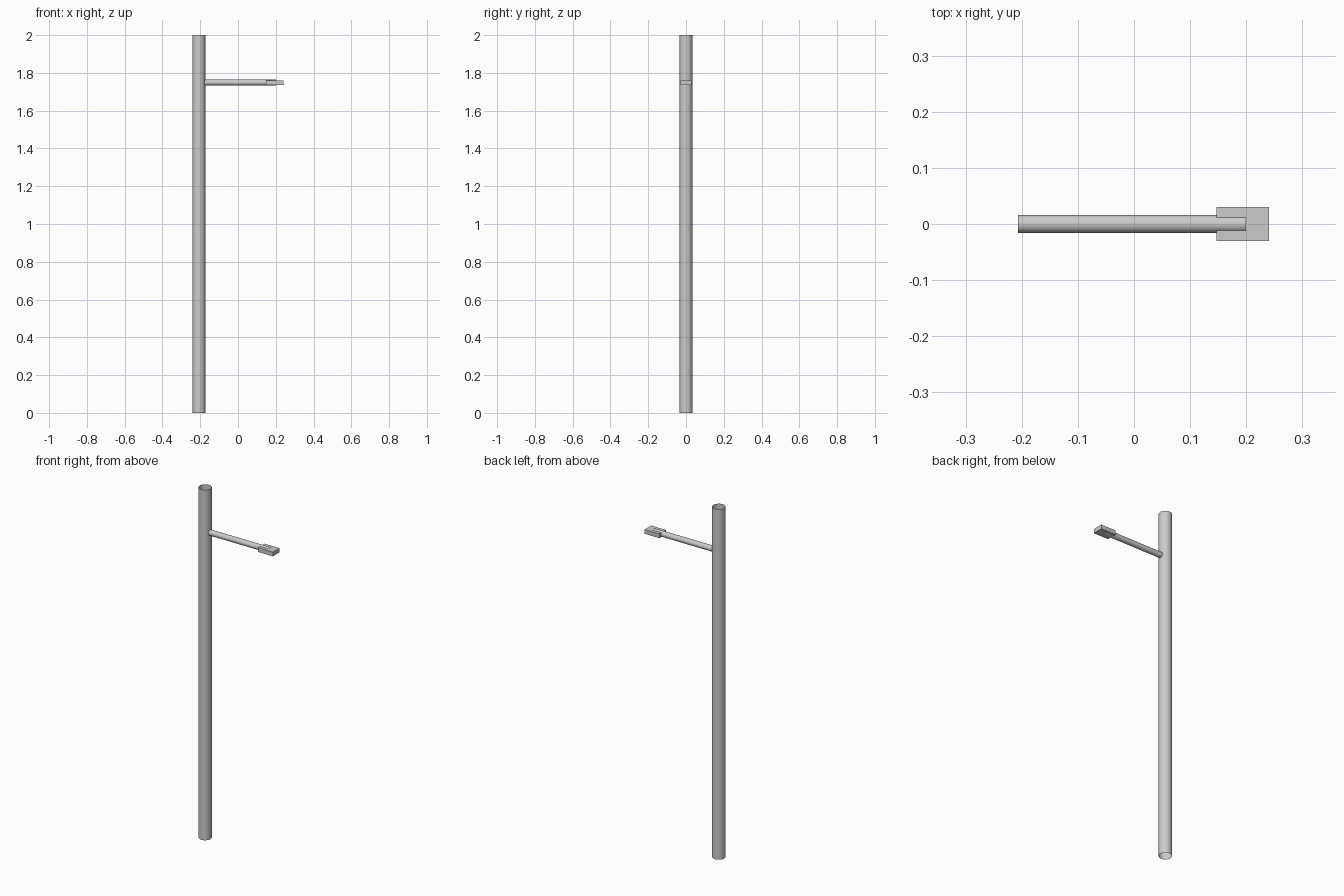
import bpy
from math import pi

if "Cube" in bpy.data.objects:
    bpy.data.objects.remove(bpy.data.objects["Cube"])

PX, AZ = -0.207, 1.749  # pole axis x, arm height


def tube(name, radius, length, loc, rot=(0, 0, 0)):
    """Open-ended thin pipe."""
    bpy.ops.mesh.primitive_cylinder_add(vertices=32, radius=radius, depth=length,
                                        end_fill_type='NOTHING', location=loc, rotation=rot)
    ob = bpy.context.object
    ob.name = name
    bpy.ops.object.shade_smooth_by_angle()
    return ob


# upright pole, open at both ends
tube("pole", 0.034, 2.0, (PX, 0, 1.0))

# horizontal arm from the pole axis into the lamp head
x_end = 0.2
tube("arm", 0.016, x_end - PX, ((PX + x_end) / 2, 0, AZ), (0, pi / 2, 0))

# flat box head
bpy.ops.mesh.primitive_cube_add(size=1, location=(0.194, 0, AZ - 0.001))
head = bpy.context.object
head.name = "lamp_head"
head.scale = (0.094, 0.06, 0.024)
